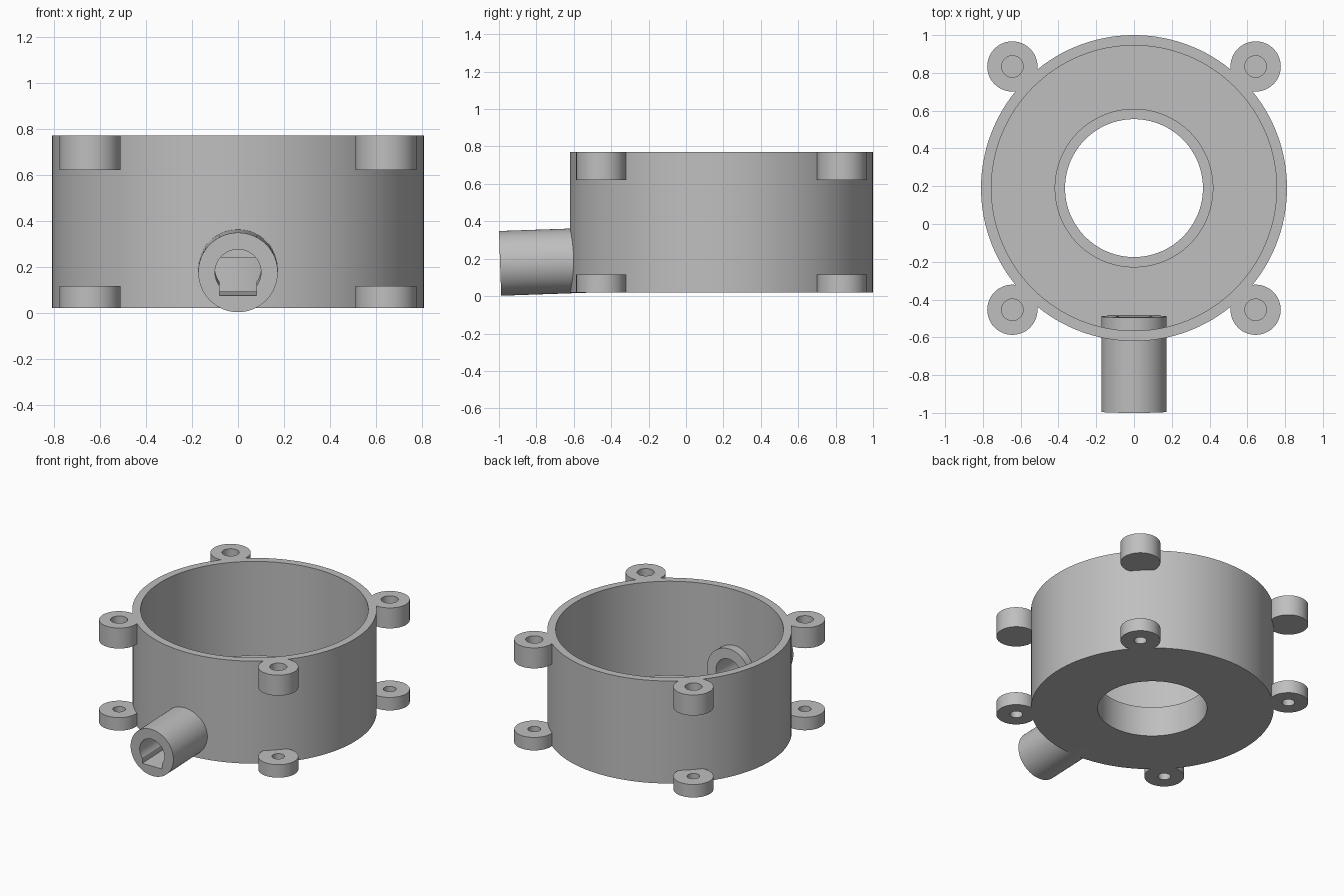
import bpy, bmesh
from math import sin, cos, pi, radians, asin
from mathutils import Matrix, Vector

cube = bpy.data.objects.get("Cube")
if cube:
    bpy.data.objects.remove(cube, do_unlink=True)

# One plain grey for everything
grey = bpy.data.materials.new("plain grey")
grey.use_nodes = True
COLOUR = (0.52, 0.52, 0.52, 1)
grey.diffuse_color = COLOUR
grey.node_tree.nodes["Principled BSDF"].inputs["Base Color"].default_value = COLOUR


def finish(name, bm, matrix=Matrix()):
    """Turn a bmesh into a placed, grey object."""
    bmesh.ops.remove_doubles(bm, verts=bm.verts, dist=1e-5)
    bmesh.ops.recalc_face_normals(bm, faces=bm.faces)
    mesh = bpy.data.meshes.new(name)
    bm.to_mesh(mesh)
    bm.free()
    mesh.materials.append(grey)
    ob = bpy.data.objects.new(name, mesh)
    ob.matrix_world = matrix
    bpy.context.collection.objects.link(ob)
    return ob


def lathe(name, profile, matrix, steps):
    """Spin a closed (radius, height) profile about z."""
    bm = bmesh.new()
    verts = [bm.verts.new((r, 0, z)) for r, z in profile]
    edges = [bm.edges.new((a, b)) for a, b in zip(verts, verts[1:] + verts[:1])]
    bmesh.ops.spin(bm, geom=verts + edges, cent=(0, 0, 0), axis=(0, 0, 1),
                   angle=2 * pi, steps=steps, use_merge=True)
    return finish(name, bm, matrix)


def prism(name, outline, start, length, matrix):
    """Extrude a closed outline along z."""
    bm = bmesh.new()
    face = bm.faces.new([bm.verts.new((x, y, start)) for x, y in outline])
    new = bmesh.ops.extrude_face_region(bm, geom=[face])["geom"]
    bmesh.ops.translate(bm, verts=[v for v in new if isinstance(v, bmesh.types.BMVert)],
                        vec=(0, 0, length))
    return finish(name, bm, matrix)


def circle(r, n):
    return [(r * cos(2 * pi * i / n), r * sin(2 * pi * i / n)) for i in range(n)]


def smooth(ob):
    bpy.ops.object.select_all(action="DESELECT")
    ob.select_set(True)
    bpy.context.view_layer.objects.active = ob
    bpy.ops.object.shade_smooth_by_angle(angle=radians(30))


def cut(ob, cutter):
    bpy.context.view_layer.objects.active = ob
    mod = ob.modifiers.new("bore", "BOOLEAN")
    mod.operation, mod.solver, mod.object = "DIFFERENCE", "EXACT", cutter
    bpy.ops.object.modifier_apply(modifier=mod.name)


CENTRE = Vector((0, 0.19, 0))
BASE, TOP = 0.02, 0.77
FLOOR, COLLAR = 0.075, 0.24

# Round housing: wall, floor and raised collar around the centre hole
housing = lathe("housing", [
    (0.365, BASE), (0.81, BASE), (0.81, TOP), (0.755, TOP),
    (0.755, FLOOR), (0.42, FLOOR), (0.42, COLLAR), (0.365, COLLAR),
], Matrix.Translation(CENTRE), 128)

# Side spout, rising slightly inwards, with a keyhole bore
TILT = radians(2)
axis = Matrix.Translation((0, -0.994, 0.175)) @ Matrix.Rotation(TILT - pi / 2, 4, "X")
spout = prism("spout", circle(0.173, 64), 0, 0.505, axis)

R, HALF = 0.1, 0.08
low = asin(0.6)
# local +y points down once the spout lies on its side
arc = [low - (2 * low + pi) * i / 40 for i in range(41)]
keyhole = [(R * cos(a), R * sin(a)) for a in arc] + [(-HALF, R), (HALF, R)]
bore = prism("bore_cutter", keyhole, -0.05, 0.6, axis)
bore.hide_render = True
bpy.context.view_layer.update()
cut(spout, bore)
cut(housing, bore)
bpy.data.objects.remove(bore, do_unlink=True)
smooth(housing)
smooth(spout)

# Screw lugs: blind holes on the upper ring, through holes on the lower ring
LUG, OFFSET = 0.133, 0.644
upper = [(0, 0.62), (LUG, 0.62), (LUG, TOP), (0.057, TOP), (0.057, 0.65), (0, 0.65)]
lower = [(0.042, BASE), (LUG, BASE), (LUG, 0.115), (0.042, 0.115)]
for level, profile in (("upper", upper), ("lower", lower)):
    for sx, side in ((1, "left"), (-1, "right")):
        for sy, end in ((-1, "front"), (1, "back")):
            place = Matrix.Translation(CENTRE + Vector((sx * OFFSET, sy * OFFSET, 0)))
            smooth(lathe(f"{level}_{end}_{side}_lug", profile, place, 48))
